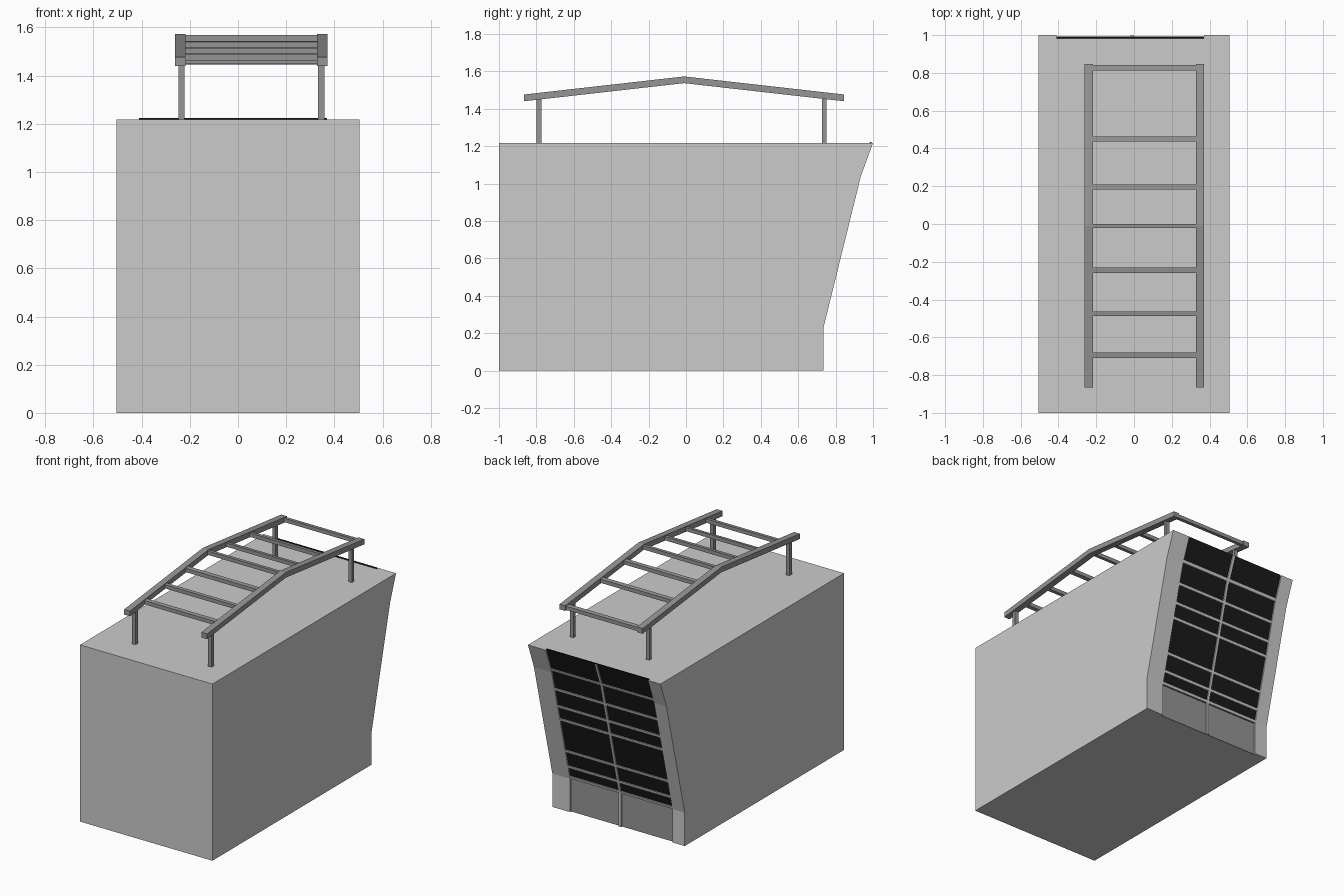
import bpy, bmesh

if "Cube" in bpy.data.objects:
    bpy.data.objects.remove(bpy.data.objects["Cube"])

# back face profile, (y, z) from bottom to top
BACK = [(0.735, 0.0), (0.735, 0.23), (0.935, 1.04), (1.0, 1.218)]
TOP = 1.218
RECESS = 0.018
X0, X1 = -0.41, 0.37       # recessed window bay
MID = -0.01                # centre mullion


def material(name, v):
    m = bpy.data.materials.new(name)
    m.diffuse_color = (v, v, v, 1)
    m.use_nodes = True
    m.node_tree.nodes["Principled BSDF"].inputs["Base Color"].default_value = m.diffuse_color
    return m


BLACK = material("black_glass", 0.01)
DARK = material("dark_grey", 0.3)


def prism(name, profile, x0, x1, mat=None):
    """Extrude a (y, z) profile along x."""
    bm = bmesh.new()
    face = bm.faces.new([bm.verts.new((x0, y, z)) for y, z in profile])
    ext = bmesh.ops.extrude_face_region(bm, geom=[face])["geom"]
    verts = [v for v in ext if isinstance(v, bmesh.types.BMVert)]
    bmesh.ops.translate(bm, verts=verts, vec=(x1 - x0, 0, 0))
    bmesh.ops.recalc_face_normals(bm, faces=bm.faces)
    me = bpy.data.meshes.new(name)
    bm.to_mesh(me)
    bm.free()
    ob = bpy.data.objects.new(name, me)
    bpy.context.collection.objects.link(ob)
    if mat:
        me.materials.append(mat)
    return ob


def back_y(z):
    for (ya, za), (yb, zb) in zip(BACK, BACK[1:]):
        if z <= zb:
            break
    return ya + (yb - ya) * (z - za) / (zb - za)


def strip(z0, z1, outer, inner):
    """Profile of a layer following the back face between two depths."""
    zs = [z0] + [z for _, z in BACK if z0 < z < z1] + [z1]
    return ([(back_y(z) - outer, z) for z in zs]
            + [(back_y(z) - inner, z) for z in reversed(zs)])


# main block with a shallow window bay cut in the back
body = prism("body", [(-1, 0)] + BACK + [(-1, TOP)], -0.505, 0.505)
bay = [(back_y(z) - RECESS, z) for z in (-0.1, 0.23, 1.04, 1.4)]
cutter = prism("bay_cutter", bay + [(1.3, 1.4), (1.3, -0.1)], X0, X1)
cutter.hide_render = True
cutter.hide_viewport = True
cutter.display_type = 'WIRE'
mod = body.modifiers.new("bay", 'BOOLEAN')
mod.operation = 'DIFFERENCE'
mod.solver = 'EXACT'
mod.object = cutter

# glazing and lower panels, left and right of the mullion
for side, a, b in (("left", X0, MID), ("right", MID, X1)):
    prism(f"glass_{side}", strip(0.23, TOP + 0.005, 0.009, RECESS), a, b, BLACK)
    prism(f"lower_panel_{side}", strip(0.0, 0.23, 0.012, RECESS), a, b, DARK)

# mullion and glazing bars
prism("centre_mullion", strip(0.0, TOP, 0.001, RECESS), MID - 0.009, MID + 0.009)
for i, z in enumerate((0.24, 0.32, 0.44, 0.68, 0.78, 0.91, 1.06)):
    prism(f"glazing_bar_{i}", strip(z - 0.009, z + 0.009, 0.001, RECESS), X0, X1)

# roof rack rails, a shallow gable profile
APEX_Y, APEX_Z = -0.01, 1.555
SLOPE = 0.113


def rail_z(y):
    return APEX_Z - SLOPE * abs(y - APEX_Y)


H = 0.018
ys = (-0.866, APEX_Y, 0.846)
rail = [(y, rail_z(y) - H) for y in ys] + [(y, rail_z(y) + H) for y in reversed(ys)]
prism("rail_left", rail, -0.262, -0.218, DARK)
prism("rail_right", rail, 0.327, 0.371, DARK)

# posts
for end, y0, y1 in (("front", -0.80, -0.772), ("back", 0.728, 0.752)):
    post = [(y0, TOP), (y1, TOP), (y1, rail_z(y1) - 0.01), (y0, rail_z(y0) - 0.01)]
    prism(f"post_{end}_left", post, -0.247, -0.222, DARK)
    prism(f"post_{end}_right", post, 0.332, 0.358, DARK)

# rungs tilted with the rails
for i, (y, w) in enumerate(((-0.695, 0.014), (-0.475, 0.011), (-0.245, 0.014), (-0.01, 0.011),
                            (0.195, 0.013), (0.45, 0.014), (0.827, 0.014))):
    tilt = 0 if y == APEX_Y else SLOPE * w * (1 if y < 0 else -1)
    z, h = rail_z(y), 0.013
    prism(f"rung_{i}", [(y - w, z - h - tilt), (y + w, z - h + tilt),
                        (y + w, z + h + tilt), (y - w, z + h - tilt)], -0.22, 0.33, DARK)
